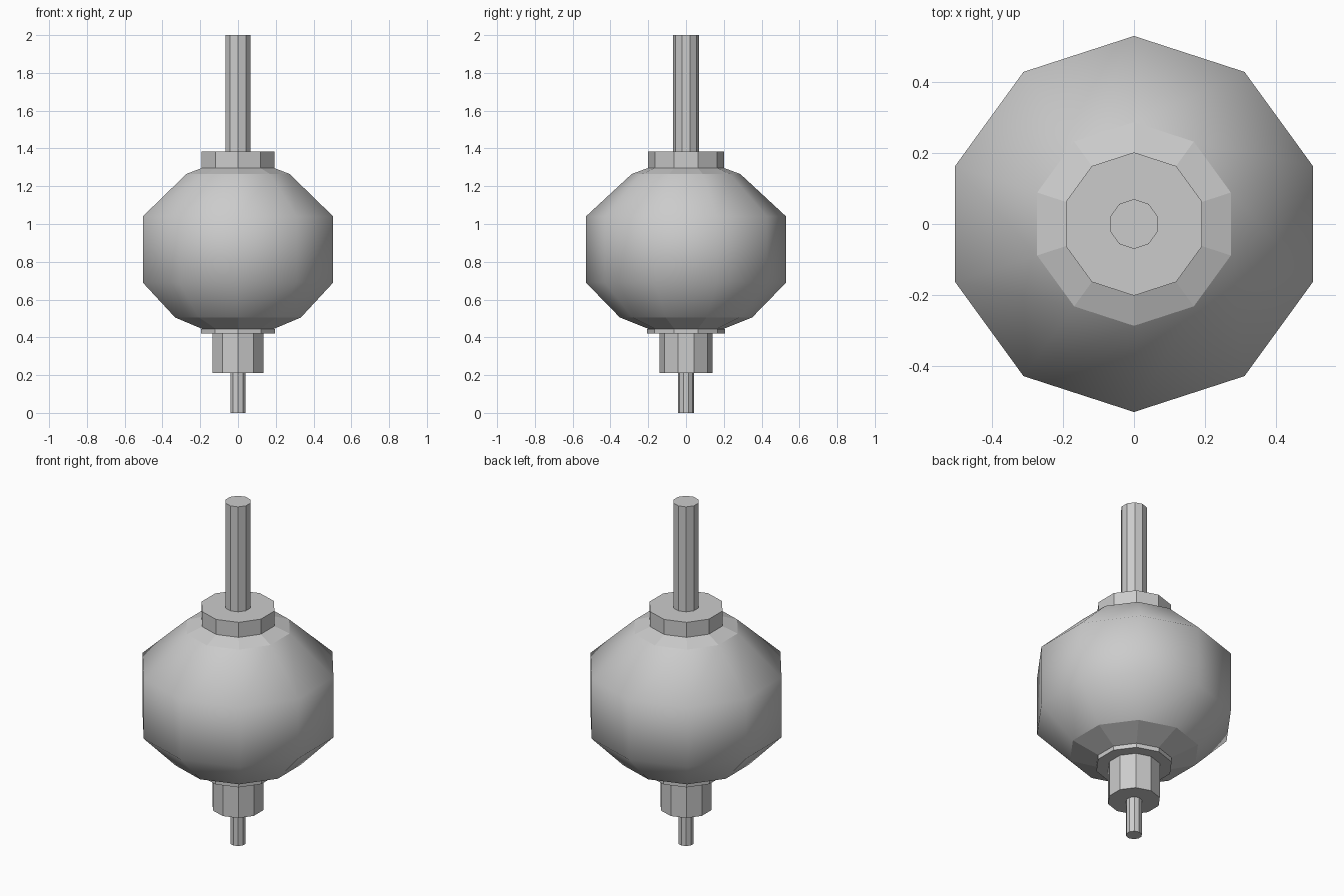
import bpy
import bmesh
from math import cos, sin, tau

SIDES = 10

default = bpy.data.objects.get("Cube")
if default:
    bpy.data.objects.remove(default, do_unlink=True)

grey = bpy.data.materials.new("plain_grey")
grey.use_nodes = True
colour = (0.6, 0.6, 0.6, 1)
grey.diffuse_color = colour
grey.node_tree.nodes["Principled BSDF"].inputs["Base Color"].default_value = colour


def lathe(name, profile, smooth_bands=()):
    """Turn (radius, height) points, bottom to top, into a closed ten-sided solid."""
    bm = bmesh.new()
    rings = []
    for radius, z in profile:
        angles = [tau * (i / SIDES + 0.25) for i in range(SIDES)]
        rings.append([bm.verts.new((radius * cos(a), radius * sin(a), z)) for a in angles])
    for band, (low, high) in enumerate(zip(rings, rings[1:])):
        for i in range(SIDES):
            j = (i + 1) % SIDES
            face = bm.faces.new((low[i], low[j], high[j], high[i]))
            face.smooth = band in smooth_bands
    bm.faces.new(rings[0][::-1])
    bm.faces.new(rings[-1])
    mesh = bpy.data.meshes.new(name)
    bm.to_mesh(mesh)
    bm.free()
    mesh.materials.append(grey)
    obj = bpy.data.objects.new(name, mesh)
    bpy.context.collection.objects.link(obj)
    return obj


def prism(name, radius, bottom, top):
    return lathe(name, [(radius, bottom), (radius, top)])


# Rounded body with flat-faced end cones
lathe("body", [(0.2, 0.445), (0.35, 0.505), (0.53, 0.69), (0.53, 1.04),
               (0.287, 1.265), (0.2, 1.297)], smooth_bands=(1, 2, 3))

# Fittings along the axis
prism("upper_rod", 0.07, 1.385, 2.0)
prism("upper_collar", 0.202, 1.297, 1.385)
prism("lower_collar", 0.206, 0.42, 0.445)
prism("lower_socket", 0.141, 0.21, 0.42)
prism("lower_pin", 0.043, 0.0, 0.21)
